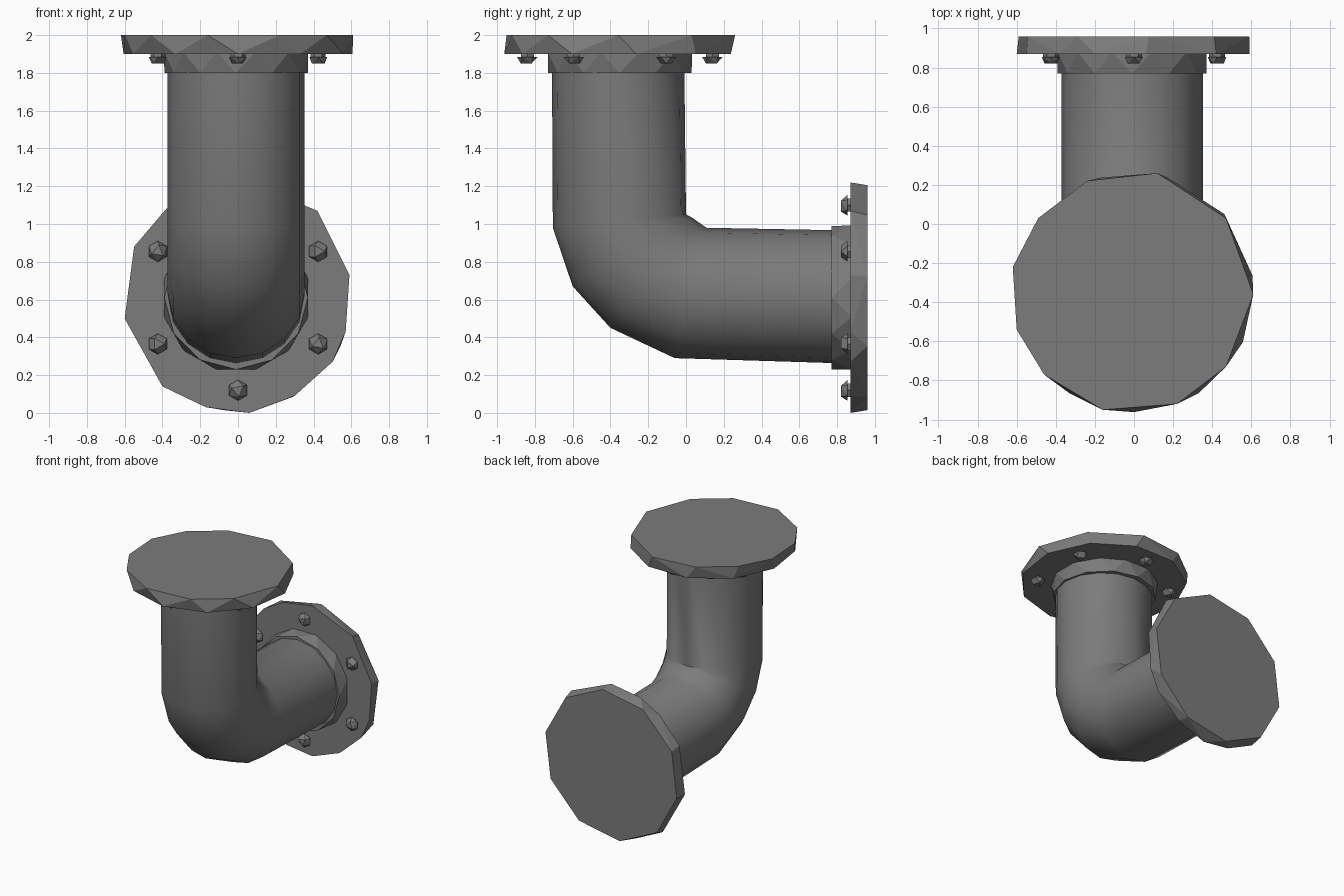
import bpy, bmesh
from math import sin, cos, tau
from mathutils import Vector

cube = bpy.data.objects.get("Cube")
if cube:
    bpy.data.objects.remove(cube, do_unlink=True)

steel = bpy.data.materials.new("dark grey steel")
steel.use_nodes = True
GREY = (0.2, 0.2, 0.2, 1)
steel.diffuse_color = GREY
steel.node_tree.nodes["Principled BSDF"].inputs["Base Color"].default_value = GREY


def finish(bm, name, smooth=False):
    bmesh.ops.recalc_face_normals(bm, faces=bm.faces[:])
    mesh = bpy.data.meshes.new(name)
    bm.to_mesh(mesh)
    bm.free()
    mesh.materials.append(steel)
    ob = bpy.data.objects.new(name, mesh)
    bpy.context.collection.objects.link(ob)
    if smooth:
        bpy.ops.object.select_all(action='DESELECT')
        ob.select_set(True)
        bpy.context.view_layer.objects.active = ob
        bpy.ops.object.shade_smooth_by_angle(angle=0.6)
    return ob


def ngon(n, r, turn=0.0, cx=0.0, cy=0.0):
    """Corners of a regular polygon; turn is a fraction of one side."""
    return [(cx + r * cos(tau * (i + turn) / n), cy + r * sin(tau * (i + turn) / n))
            for i in range(n)]


def hull(name, place, near, far, h0, h1):
    """Faceted disc between two outlines, at heights h0 and h1 on a flange axis."""
    bm = bmesh.new()
    for ring, h in ((near, h0), (far, h1)):
        for x, v in ring:
            bm.verts.new(place(x, v, h))
    bmesh.ops.convex_hull(bm, input=bm.verts[:])
    bmesh.ops.dissolve_limit(bm, angle_limit=0.01, verts=bm.verts[:], edges=bm.edges[:])
    return finish(bm, name)


# Frames of the two flanges: h runs outward from the inner flange face
def on_top(x, v, h):
    return Vector((x, v - 0.35, 1.9 + h))


def on_back(x, v, h):
    return Vector((x, 0.87 + h, v + 0.61))


# Bent pipe: cross-sections given by outer and inner points in the y-z plane
sections = [
    ((-0.71, 1.93), (-0.01, 1.93)),
    ((-0.705, 0.98), (0.0, 1.05)),
    ((-0.6, 0.67), (0.03, 1.035)),
    ((-0.4, 0.45), (0.08, 1.0)),
    ((-0.06, 0.29), (0.11, 0.98)),
    ((0.9, 0.26), (0.9, 0.965)),
]
SIDES = 16
bm = bmesh.new()
rings = []
for outer, inner in sections:
    a, b = Vector((0, *outer)), Vector((0, *inner))
    mid, half = (a + b) / 2, (a - b) / 2
    rings.append([bm.verts.new(mid + half * cos(tau * i / SIDES)
                               + Vector((0.362 * sin(tau * i / SIDES) - 0.01, 0, 0)))
                  for i in range(SIDES)])
for lower, upper in zip(rings, rings[1:]):
    for i in range(SIDES):
        j = (i + 1) % SIDES
        bm.faces.new((lower[i], lower[j], upper[j], upper[i]))
bm.faces.new(rings[0])
bm.faces.new(rings[-1])
finish(bm, "elbow_pipe", smooth=True)

# Flanges with slightly irregular faceted rims
top_outline = [(-0.24, 0.57), (0.12, 0.61), (0.47, 0.38), (0.61, -0.01), (0.47, -0.38),
               (0.22, -0.57), (-0.16, -0.6), (-0.46, -0.42), (-0.6, -0.19),
               (-0.62, 0.13), (-0.49, 0.38)]
back_outline = [(0.06, -0.61), (0.3, -0.52), (0.5, -0.34), (0.57, -0.18), (0.59, 0.12),
                (0.42, 0.46), (0.06, 0.61), (-0.2, 0.57), (-0.38, 0.47), (-0.55, 0.27),
                (-0.6, -0.11), (-0.4, -0.47), (-0.17, -0.58)]
hull("top_flange", on_top, ngon(11, 0.612, 0.25), top_outline, 0, 0.1)
hull("back_flange", on_back, back_outline, ngon(10, 0.6, 0.3), 0, 0.09)

# Collars and ring of bolts behind each flange
for side, place in (("top", on_top), ("back", on_back)):
    hull(side + "_collar", place, ngon(12, 0.38, 0, -0.01), ngon(12, 0.395, 0.5, -0.01),
         -0.1, 0.01)
    for k, (x, v) in enumerate(ngon(6, 0.49, 0.5)):
        hull(f"{side}_bolt_{k + 1}", place, ngon(3, 0.035, k / 3, x, v),
             ngon(6, 0.055, 0.5, x, v), -0.05, -0.015)
        hull(f"{side}_bolt_shank_{k + 1}", place, ngon(6, 0.04, 0, x, v),
             ngon(6, 0.04, 0, x, v), -0.02, 0.01)
